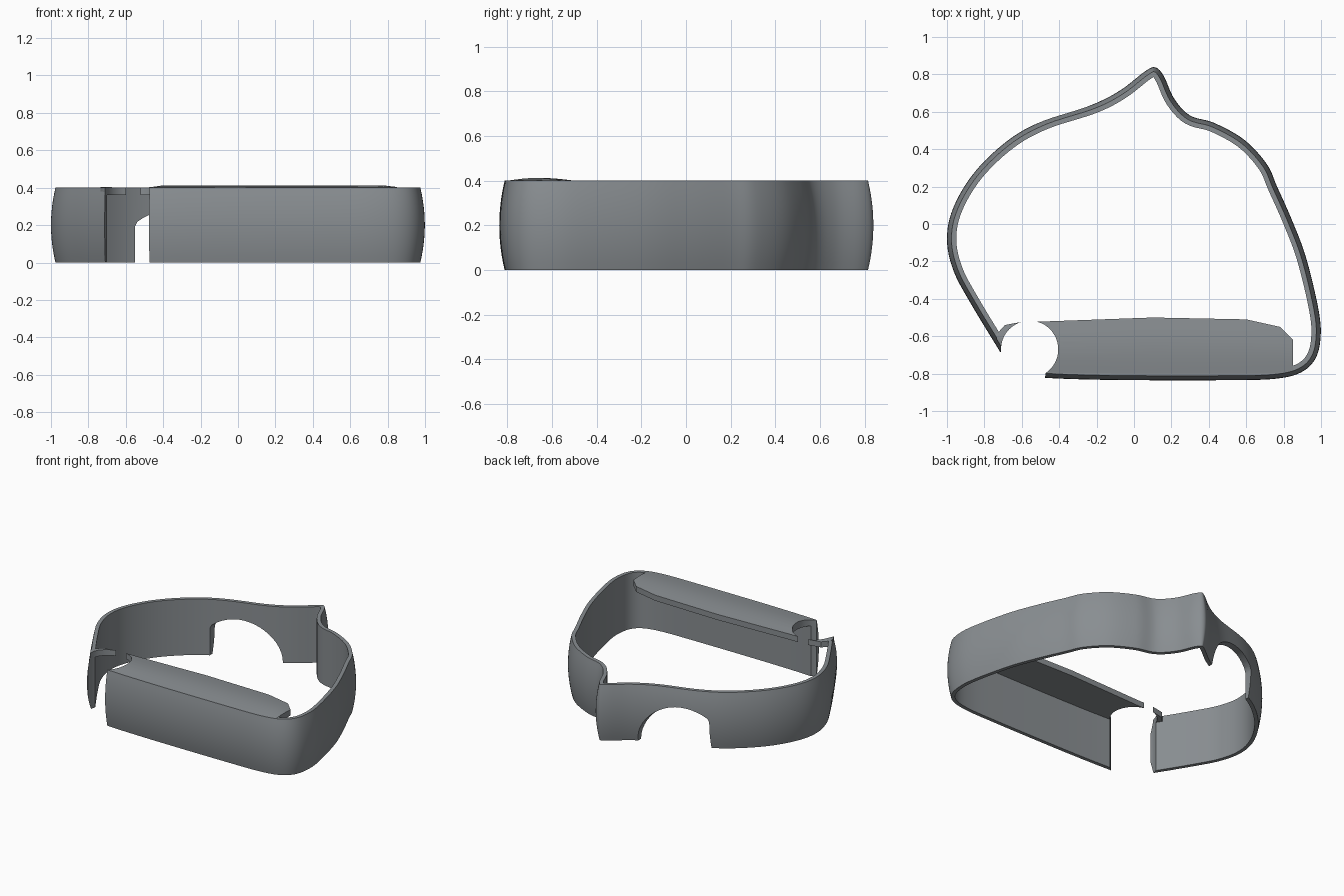
import bpy, bmesh, math
from mathutils import Vector

if "Cube" in bpy.data.objects:
    bpy.data.objects.remove(bpy.data.objects["Cube"], do_unlink=True)

HEIGHT, BULGE, WALL = 0.40, 0.024, 0.026

grey = bpy.data.materials.new("slate grey")
grey.use_nodes = True
grey.diffuse_color = (0.25, 0.27, 0.285, 1)
grey.node_tree.nodes["Principled BSDF"].inputs["Base Color"].default_value = grey.diffuse_color


def finish(name, bm):
    bmesh.ops.recalc_face_normals(bm, faces=bm.faces)
    mesh = bpy.data.meshes.new(name)
    bm.to_mesh(mesh)
    bm.free()
    mesh.materials.append(grey)
    obj = bpy.data.objects.new(name, mesh)
    bpy.context.collection.objects.link(obj)
    return obj


def loft(name, sections):
    """Skin a row of closed cross-sections and cap both ends."""
    bm = bmesh.new()
    rings = [[bm.verts.new(p) for p in s] for s in sections]
    for a, b in zip(rings, rings[1:]):
        n = len(a)
        for i in range(n):
            j = (i + 1) % n
            bm.faces.new((a[i], a[j], b[j], b[i]))
    bm.faces.new(rings[0])
    bm.faces.new(rings[-1])
    return finish(name, bm)


def spline(points, steps):
    """Catmull-Rom curve through the points."""
    pts = [2 * points[0] - points[1]] + points + [2 * points[-1] - points[-2]]
    out = []
    for p0, p1, p2, p3 in zip(pts, pts[1:], pts[2:], pts[3:]):
        for k in range(steps):
            t = k / steps
            out.append(0.5 * (2 * p1 + (p2 - p0) * t + (2 * p0 - 5 * p1 + 4 * p2 - p3) * t ** 2
                              + (3 * p1 - p0 - 3 * p2 + p3) * t ** 3))
    return out + [points[-1]]


# Outline of the band at its widest height, from the front opening round to it again
outline = [Vector(p) for p in (
    (-.475, -.823), (-.3, -.83), (0, -.835), (.5, -.835), (.75, -.828), (.89, -.795),
    (.97, -.72), (.998, -.6), (.985, -.45), (.92, -.18), (.845, .02), (.765, .2),
    (.71, .32), (.59, .45), (.43, .54), (.30, .58), (.215, .67), (.16, .79),
    (.115, .837), (.06, .817), (-.07, .717), (-.22, .64), (-.48, .555), (-.67, .45),
    (-.85, .28), (-.965, .09), (-1, -.08), (-.965, -.25), (-.87, -.43), (-.715, -.685))]
path = spline(outline, 6)

# Band: bulged outside, upright inside
sections = []
for i, p in enumerate(path):
    d = (path[min(i + 1, len(path) - 1)] - path[max(i - 1, 0)]).normalized()
    inward = Vector((-d.y, d.x))
    section = []
    for k in range(13):
        u = k / 6 - 1
        q = p + inward * BULGE * u * u
        section.append((q.x, q.y, HEIGHT * k / 12))
    q = p + inward * (BULGE + WALL)
    section += [(q.x, q.y, HEIGHT), (q.x, q.y, 0)]
    sections.append(section)
band = loft("band", sections)

# Shelf: slightly domed plate behind the front wall (x, front y, back y)
columns = [(-.735, -.615, -.59), (-.69, -.69, -.54), (-.6, -.74, -.523), (-.45, -.795, -.52),
           (.1, -.8, -.5), (.6, -.8, -.51), (.78, -.795, -.55), (.85, -.785, -.62)]
sections = []
for x, front, back in columns:
    dome = 0.012 if -.6 < x < .8 else 0.004
    section = [(x, front + (back - front) * k / 8,
                HEIGHT + dome * math.sin(math.pi * k / 8)) for k in range(9)]
    section += [(x, back, .36), (x, front, .36)]
    sections.append(section)
shelf = loft("shelf", sections)


def cutter(name, sections):
    obj = loft(name, sections)
    obj.hide_render = True
    obj.hide_viewport = True
    obj.display_type = 'WIRE'
    return obj


# Round upright notch at the front opening
circle = [(math.cos(math.tau * k / 48), math.sin(math.tau * k / 48)) for k in range(48)]
notch = cutter("notch_cutter", [[(-.558 + .153 * c, -.67 + .153 * s, z) for c, s in circle]
                                for z in (-.1, .6)])

# Arch through the back wall, with one upright side
arch_profile = [(max(-.37 + .275 * c, -.55), .275 * s) for c, s in circle[:20]]
arch_profile += [(-.55, -.1), (-.095, -.1)]
arch = cutter("arch_cutter", [[(x, y, z) for x, z in arch_profile] for y in (.35, .95)])


def cut(obj, tool):
    mod = obj.modifiers.new(tool.name, 'BOOLEAN')
    mod.operation = 'DIFFERENCE'
    mod.solver = 'EXACT'
    mod.object = tool


cut(band, arch)
cut(band, notch)
cut(shelf, notch)

# Smooth shading with crisp edges
for obj in (band, shelf):
    bpy.ops.object.select_all(action='DESELECT')
    obj.select_set(True)
    bpy.context.view_layer.objects.active = obj
    for mod in list(obj.modifiers):
        bpy.ops.object.modifier_apply(modifier=mod.name)
    bpy.ops.object.shade_smooth_by_angle(angle=math.radians(35))
for tool in (notch, arch):
    bpy.data.objects.remove(tool, do_unlink=True)
